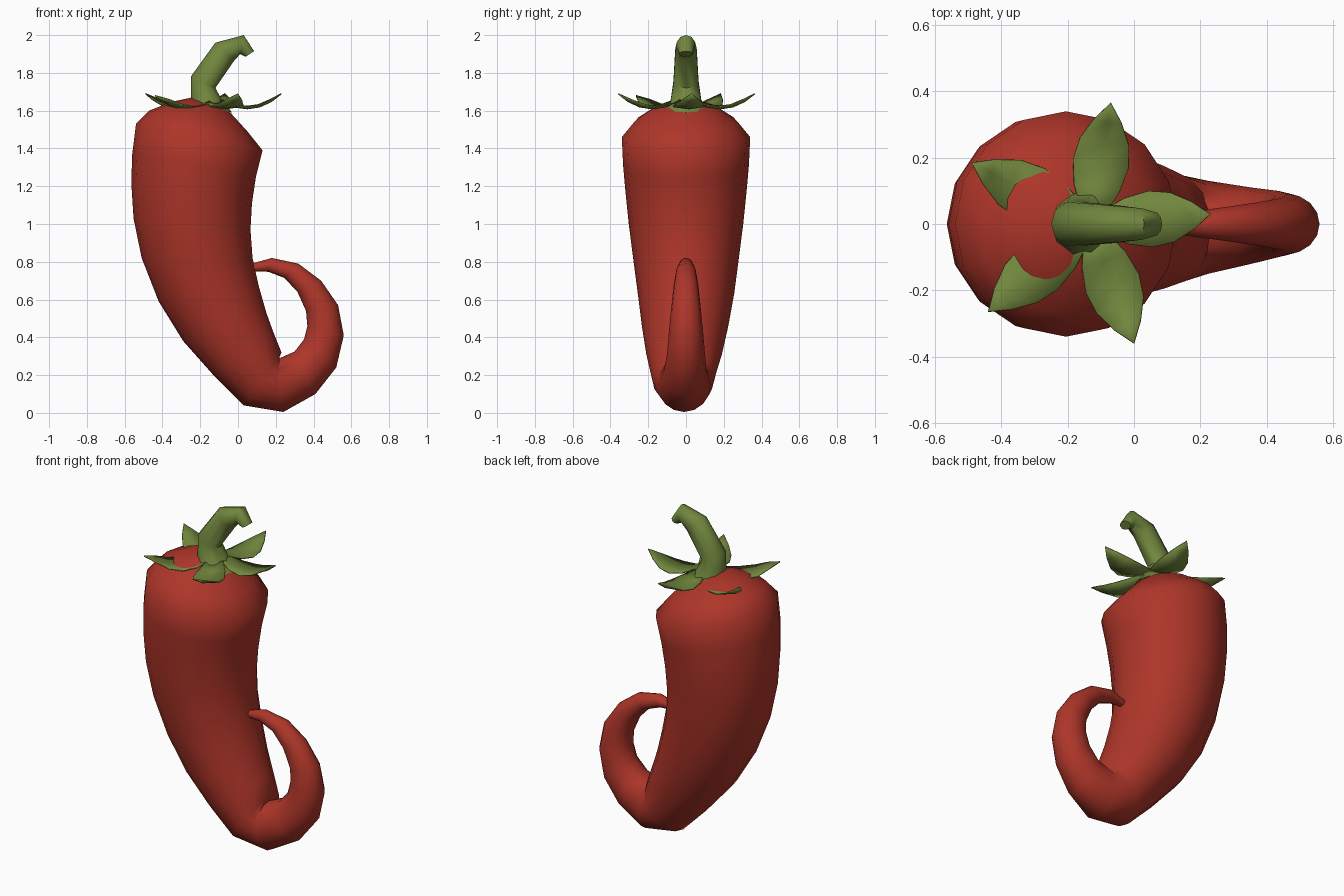
import bpy, math
from mathutils import Vector

if "Cube" in bpy.data.objects:
    bpy.data.objects.remove(bpy.data.objects["Cube"])


def material(name, rgb):
    m = bpy.data.materials.new(name)
    m.diffuse_color = (*rgb, 1)
    m.use_nodes = True
    m.node_tree.nodes["Principled BSDF"].inputs["Base Color"].default_value = m.diffuse_color
    return m


RED = material("pepper red", (0.42, 0.036, 0.022))
GREEN = material("stem green", (0.165, 0.24, 0.047))


def make(name, verts, faces, mat, angle):
    me = bpy.data.meshes.new(name)
    me.from_pydata(verts, [], faces)
    me.materials.append(mat)
    ob = bpy.data.objects.new(name, me)
    bpy.context.collection.objects.link(ob)
    bpy.ops.object.select_all(action='DESELECT')
    ob.select_set(True)
    bpy.context.view_layer.objects.active = ob
    bpy.ops.object.mode_set(mode='EDIT')
    bpy.ops.mesh.select_all(action='SELECT')
    bpy.ops.mesh.normals_make_consistent(inside=False)
    bpy.ops.object.mode_set(mode='OBJECT')
    bpy.ops.object.shade_smooth_by_angle(angle=math.radians(angle))
    return ob


def loft(name, rings, sides, mat, angle, top=None, tip=None):
    """Each ring: outer x,z, inner x,z, half width in y, y shift."""
    verts, faces = [], []
    for ox, oz, ix, iz, ry, dy in rings:
        for k in range(sides):
            a = 2 * math.pi * k / sides
            c = math.cos(a)
            verts.append(((ox + ix) / 2 + (ox - ix) / 2 * c,
                          dy + ry * math.sin(a),
                          (oz + iz) / 2 + (oz - iz) / 2 * c))
    for r in range(len(rings) - 1):
        for k in range(sides):
            n = (k + 1) % sides
            faces.append((r * sides + k, r * sides + n,
                          (r + 1) * sides + n, (r + 1) * sides + k))
    for pole, start in ((top, 0), (tip, (len(rings) - 1) * sides)):
        if pole:
            verts.append(pole)
            faces += [(start + k, start + (k + 1) % sides, len(verts) - 1)
                      for k in range(sides)]
        else:
            faces.append(tuple(range(start, start + sides)))
    return make(name, verts, faces, mat, angle)


# Pepper body with the curled tail
body = [
    (-0.36, 1.645, -0.05, 1.60, 0.16, 0),
    (-0.47, 1.60, 0.05, 1.49, 0.27, 0),
    (-0.54, 1.53, 0.13, 1.39, 0.34, 0),
    (-0.56, 1.37, 0.095, 1.25, 0.333, 0),
    (-0.565, 1.22, 0.074, 1.11, 0.32, 0),
    (-0.553, 1.03, 0.066, 0.97, 0.303, 0),
    (-0.51, 0.82, 0.077, 0.82, 0.28, 0),
    (-0.42, 0.59, 0.11, 0.67, 0.255, 0),
    (-0.29, 0.38, 0.15, 0.53, 0.228, -0.005),
    (-0.13, 0.20, 0.19, 0.42, 0.20, -0.01),
    (0.03, 0.04, 0.23, 0.32, 0.165, -0.015),
    (0.24, 0.005, 0.21, 0.285, 0.14, -0.01),
    (0.41, 0.10, 0.30, 0.325, 0.115, -0.005),
    (0.52, 0.24, 0.35, 0.39, 0.10, 0),
    (0.56, 0.41, 0.367, 0.46, 0.09, 0),
    (0.53, 0.57, 0.36, 0.54, 0.078, 0),
    (0.44, 0.70, 0.315, 0.64, 0.066, 0),
    (0.32, 0.79, 0.245, 0.715, 0.052, 0),
    (0.18, 0.82, 0.16, 0.747, 0.037, 0),
    (0.07, 0.79, 0.075, 0.75, 0.02, 0),
]
loft("pepper_body", body, 16, RED, 60, top=(-0.22, 0, 1.675))

# Hooked stem
stem = [
    (-0.255, 1.64, -0.03, 1.59, 0.105, 0),
    (-0.25, 1.67, -0.075, 1.64, 0.085, 0),
    (-0.25, 1.78, -0.12, 1.72, 0.07, 0),
    (-0.12, 1.96, -0.02, 1.865, 0.06, 0),
    (0.03, 2.0, 0.012, 1.90, 0.05, 0),
    (0.085, 1.915, 0.04, 1.885, 0.036, 0),
]
loft("stem", stem, 10, GREEN, 50)

# Five curled leaves round the stem
CENTRE = Vector((-0.13, 0, 0))
PROFILE = [(0.12, 0.04, 1.645), (0.30, 0.07, 1.62), (0.50, 0.085, 1.61),
           (0.68, 0.075, 1.62), (0.85, 0.042, 1.648)]
TIPS = [(0.23, 0.03, 1.69), (-0.07, 0.365, 1.69), (-0.49, 0.185, 1.69),
        (-0.44, -0.265, 1.68), (0.0, -0.36, 1.69)]
for i, (tx, ty, tz) in enumerate(TIPS):
    run = Vector((tx, ty, 0)) - CENTRE
    side = Vector((-run.y, run.x, 0)).normalized()
    verts, faces = [], []
    for t, w, z in PROFILE:
        mid = CENTRE + run * t + Vector((0, 0, z))
        lift = Vector((0, 0, 0.012))
        verts += [mid + side * w + lift, mid, mid - side * w + lift]
    for r in range(len(PROFILE) - 1):
        for k in (0, 1):
            a = r * 3 + k
            faces.append((a, a + 3, a + 4, a + 1))
    verts.append((tx, ty, tz))
    n = len(verts) - 1
    faces += [(n - 3, n, n - 2), (n - 2, n, n - 1)]
    leaf = make(f"leaf_{i + 1}", verts, faces, GREEN, 50)
    mod = leaf.modifiers.new("thickness", 'SOLIDIFY')
    mod.thickness = 0.006
    mod.offset = 0
